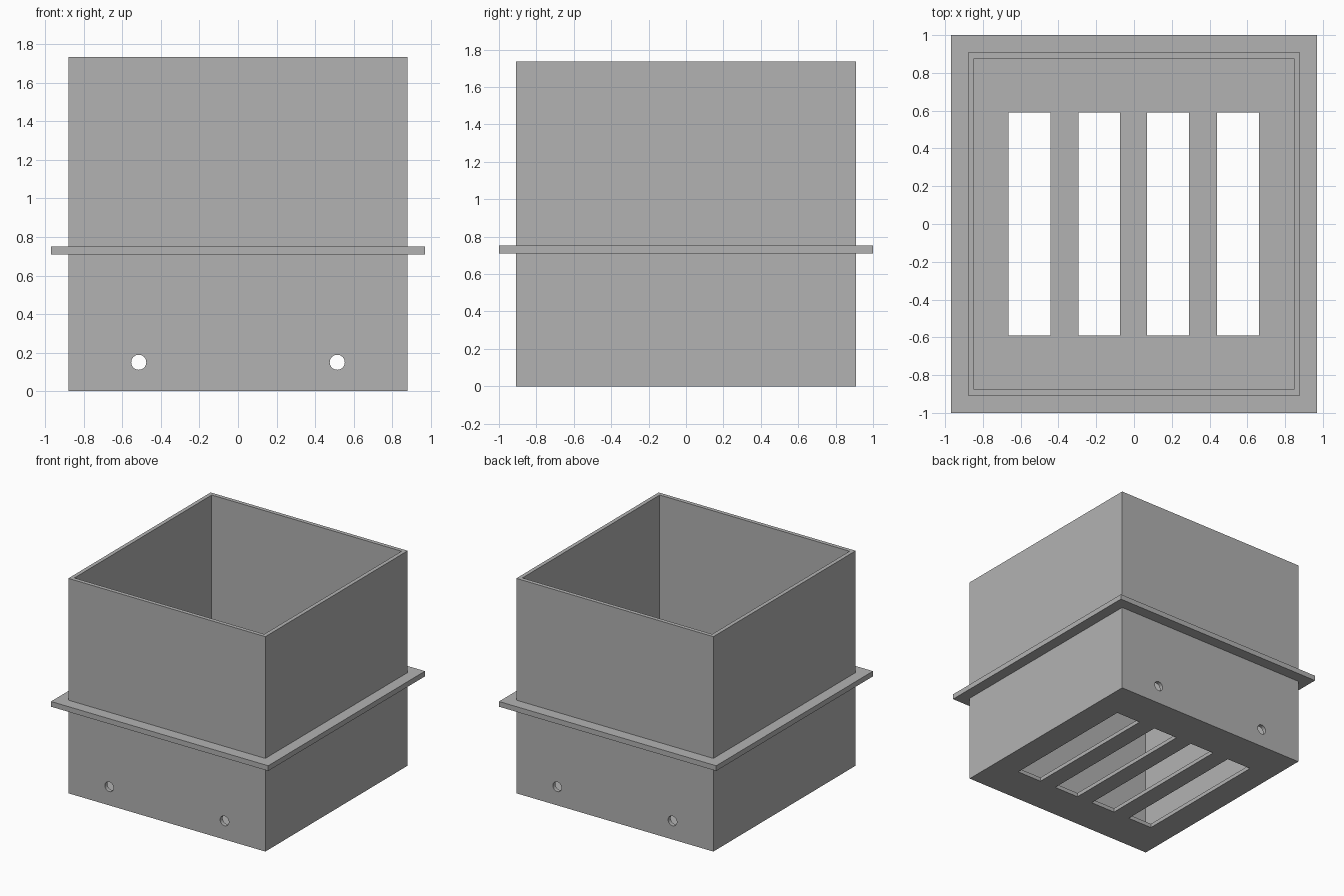
import bpy
import math

cube = bpy.data.objects.get("Cube")
if cube:
    bpy.data.objects.remove(cube, do_unlink=True)

HALF_X, HALF_Y, HEIGHT, WALL = 0.88, 0.908, 1.735, 0.032

grey = bpy.data.materials.new("plain grey")
grey.use_nodes = True
colour = (0.448, 0.448, 0.448, 1)
grey.diffuse_color = colour
grey.node_tree.nodes["Principled BSDF"].inputs["Base Color"].default_value = colour


def box(name, hx, hy, z0, z1, x=0.0):
    """Box given by half sizes, bottom and top."""
    bpy.ops.mesh.primitive_cube_add(size=2, location=(x, 0, (z0 + z1) / 2))
    ob = bpy.context.object
    ob.name = name
    ob.scale = (hx, hy, (z1 - z0) / 2)
    bpy.ops.object.transform_apply(location=True, rotation=True, scale=True)
    ob.data.materials.append(grey)
    return ob


def cut(target, cutter):
    """Subtract the cutter from the target and remove the cutter."""
    mod = target.modifiers.new("cut", "BOOLEAN")
    mod.operation = "DIFFERENCE"
    mod.solver = "EXACT"
    mod.object = cutter
    cutter.hide_render = True
    bpy.context.view_layer.objects.active = target
    bpy.ops.object.modifier_apply(modifier=mod.name)
    bpy.data.objects.remove(cutter, do_unlink=True)


# Open box with thin walls and floor
body = box("box_body", HALF_X, HALF_Y, 0, HEIGHT)
cut(body, box("cavity_cutter", HALF_X - WALL, HALF_Y - WALL, WALL, HEIGHT + 0.2))

# Four drain slots in the floor
for x in (-0.553, -0.184, 0.181, 0.551):
    cut(body, box("slot_cutter", 0.111, 0.59, -0.1, 0.1, x))

# Round holes through the front and back walls
for x in (-0.515, 0.515):
    bpy.ops.mesh.primitive_cylinder_add(vertices=32, radius=0.039, depth=3,
                                        location=(x, 0, 0.15),
                                        rotation=(math.pi / 2, 0, 0))
    cut(body, bpy.context.object)

# Flange ring around the outside
flange = box("flange", 0.97, 1.0, 0.71, 0.752)
cut(flange, box("flange_cutter", HALF_X, HALF_Y, 0.5, 1.0))

# Smooth the hole walls, keep the edges sharp
bpy.ops.object.select_all(action="DESELECT")
body.select_set(True)
bpy.context.view_layer.objects.active = body
bpy.ops.object.shade_smooth_by_angle(angle=math.radians(30))
